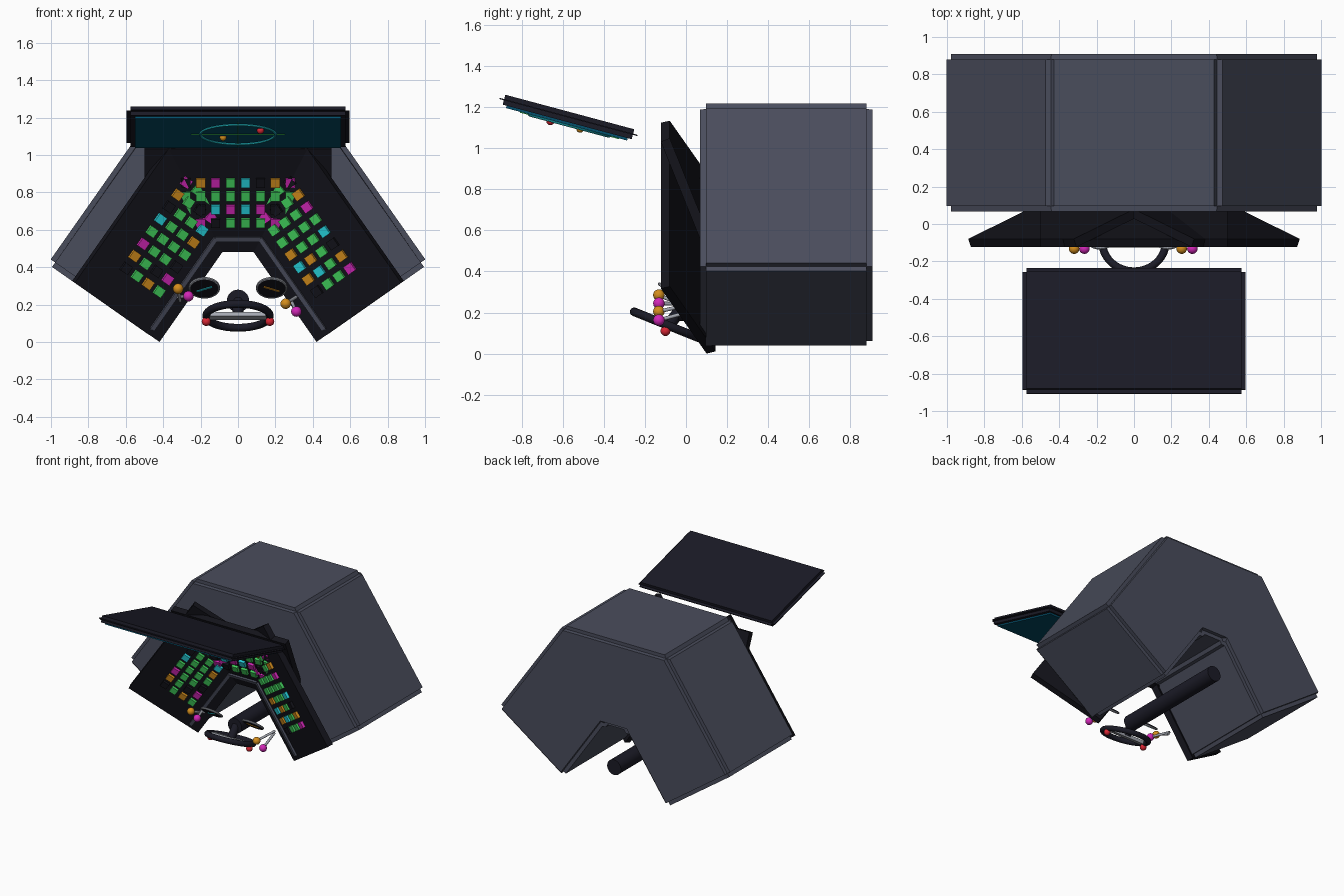
import bpy, bmesh, math
from mathutils import Matrix, Vector

if "Cube" in bpy.data.objects:
    bpy.data.objects.remove(bpy.data.objects["Cube"])

T = Matrix.Translation
def R(deg, axis): return Matrix.Rotation(math.radians(deg), 4, axis)

def mat(name, r, g, b):
    m = bpy.data.materials.new(name)
    m.diffuse_color = (r, g, b, 1)
    m.use_nodes = True
    m.node_tree.nodes["Principled BSDF"].inputs["Base Color"].default_value = m.diffuse_color
    return m

HULL = mat("hull_grey", .068, .074, .108)
PANEL = mat("panel_black", .0065, .0065, .0105)
SLATE = mat("dark_slate", .0105, .0105, .019)
GLASS = mat("screen_teal", .001, .08, .15)
CYAN = mat("cyan", .02, .66, .74)
GREEN = mat("green", .055, .64, .11)
MAGENTA = mat("magenta", .65, .02, .48)
ORANGE = mat("orange", .66, .27, .012)
RED = mat("red", .7, .02, .035)
METAL = mat("light_metal", .38, .4, .45)
KEYS = {"G": GREEN, "M": MAGENTA, "O": ORANGE, "C": CYAN, "D": PANEL}

def finish(name, bm, material, m=Matrix(), smooth=False):
    bmesh.ops.recalc_face_normals(bm, faces=bm.faces)
    me = bpy.data.meshes.new(name)
    bm.to_mesh(me)
    bm.free()
    me.materials.append(material)
    ob = bpy.data.objects.new(name, me)
    bpy.context.collection.objects.link(ob)
    ob.matrix_world = m
    if smooth:
        bpy.ops.object.select_all(action='DESELECT')
        ob.select_set(True)
        bpy.context.view_layer.objects.active = ob
        bpy.ops.object.shade_smooth_by_angle(angle=math.radians(40))
    return ob

def box(name, lo, hi, material, m=Matrix()):
    bm = bmesh.new()
    lo, hi = Vector(lo), Vector(hi)
    s = hi - lo
    bmesh.ops.create_cube(bm, size=1, matrix=T((lo + hi) / 2) @ Matrix.Diagonal((*s, 1)))
    return finish(name, bm, material, m)

def ball(name, pos, r, material):
    bm = bmesh.new()
    bmesh.ops.create_uvsphere(bm, u_segments=20, v_segments=12, radius=r)
    return finish(name, bm, material, T(pos), True)

def rod(name, a, b, r, material, sides=24):
    a, b = Vector(a), Vector(b)
    bm = bmesh.new()
    bmesh.ops.create_cone(bm, cap_ends=True, segments=sides, radius1=r, radius2=r, depth=(b - a).length)
    q = (b - a).to_track_quat('Z', 'Y').to_matrix().to_4x4()
    return finish(name, bm, material, T((a + b) / 2) @ q, True)

def ring(name, R0, r, material, m, seg=48, sides=12):
    bm = bmesh.new()
    vs = []
    for i in range(seg):
        t = 2 * math.pi * i / seg
        for j in range(sides):
            p = 2 * math.pi * j / sides
            w = R0 + r * math.cos(p)
            vs.append(bm.verts.new((w * math.cos(t), w * math.sin(t), r * math.sin(p))))
    for i in range(seg):
        for j in range(sides):
            k, l = (i + 1) % seg, (j + 1) % sides
            bm.faces.new([vs[i * sides + j], vs[k * sides + j], vs[k * sides + l], vs[i * sides + l]])
    return finish(name, bm, material, m, True)

def grooved(ob, width):
    # stepped groove along every edge
    b = ob.modifiers.new("groove", 'BEVEL')
    b.width, b.segments, b.profile = width, 2, 0.0
    b.limit_method = 'ANGLE'

# Arch-shaped hull
half = [(.457, 1.217), (1.018, .418), (.453, .022), (.10, .53)]
outline = half + [(-x, z) for x, z in reversed(half)]
bm = bmesh.new()
face = bm.faces.new([bm.verts.new((x, .068, z)) for x, z in outline])
out = bmesh.ops.extrude_face_region(bm, geom=[face])
bmesh.ops.translate(bm, vec=(0, .84, 0), verts=[v for v in out["geom"] if isinstance(v, bmesh.types.BMVert)])
grooved(finish("hull", bm, HULL), .029)

# Three tilted dashboard panels, each with trim and a key grid (rows from the inner edge outward)
tilt = R(22, 'X')
panels = {
    "centre": (T((0, .10, .48)) @ tilt, -.5, .5, -.12, .12,
               ["MMDGGGMM", "GDCMCMDG", "GGGGGGGG", "DOMGCDOM"]),
    "right": (T((.133, .10, .41)) @ R(55, 'Y') @ tilt, -.485, .5, -.125, .47,
              ["GMGGOCOD", "GDGGGOCG", "GGGGGGGG", "DOMGCDOM"]),
    "left": (T((-.133, .10, .41)) @ R(-55, 'Y') @ tilt, -.5, .485, -.47, .125,
             ["GMDGOCMG", "ODGGGGDG", "GGGGGGGG", "DOMGCDOM"]),
}
for side, (m, x0, x1, t0, t1, rows) in panels.items():
    box(side + "_panel", (x0, 0, 0), (x1, .047, .595), PANEL, m)
    box(side + "_trim", (t0, -.015, .066), (t1, .005, .092), HULL, m)
    for j, row in enumerate(rows):
        for k, c in enumerate(row):
            x, z = (k - 3.5) * .08, .172 + j * .0775
            box(side + "_key", (x - .025, -.02, z - .025), (x + .025, .005, z + .025), KEYS[c], m)

# Overhead display: slab, glass underneath, radar ring, cross and blips
sm = T((0, -.572, 1.152)) @ R(-15, 'X')
grooved(box("display_slab", (-.597, -.347, -.025), (.597, .347, .025), SLATE, sm), .022)
box("display_glass", (-.55, -.305, -.037), (.55, .305, -.024), GLASS, sm)
ring("radar_ring", .2, .008, CYAN, sm @ T((0, .015, -.039)), sides=8)
box("radar_line_across", (-.25, .012, -.041), (.25, .018, -.035), GREEN, sm)
box("radar_line_along", (-.003, -.235, -.041), (.003, .265, -.035), GREEN, sm)
ball("red_blip", sm @ Vector((.12, -.08, -.042)), .02, RED)
ball("orange_blip", sm @ Vector((-.08, .07, -.042)), .018, ORANGE)

# Steering column and wheel
rod("steering_column", (0, -.04, .22), (0, .9, .22), .06, SLATE, 32)
wm = T((0, -.095, .14)) @ R(-22, 'X')
ring("steering_wheel", .17, .021, SLATE, wm)
box("wheel_spoke", (-.16, -.027, -.012), (.16, .027, .012), METAL, wm)
rod("wheel_hub", wm @ Vector((0, .01, .005)), (0, -.02, .22), .03, SLATE)

for s, side, needle in ((-1, "left", CYAN), (1, "right", ORANGE)):
    ball(side + "_wheel_button", (s * .17, -.1, .11), .024, RED)
    # Gauge dial with rim and needle
    gm = T((s * .18, -.07, .29)) @ R(-40, 'X')
    rod(side + "_gauge", gm @ Vector((0, 0, -.007)), gm @ Vector((0, 0, .007)), .076, PANEL, 32)
    ring(side + "_gauge_rim", .077, .008, METAL, gm, sides=8)
    box(side + "_needle", (-.045, -.004, -.012), (.045, .004, -.006), needle, gm @ R(s * 25, 'Z'))

# Levers with ball knobs
levers = [("left_outer", (-.32, -.132, .285), (-.31, .02, .22), ORANGE),
          ("left_inner", (-.265, -.132, .245), (-.32, .02, .24), MAGENTA),
          ("right_inner", (.255, -.132, .205), (.31, .02, .24), ORANGE),
          ("right_outer", (.312, -.132, .163), (.29, .04, .21), MAGENTA)]
for name, knob, base, c in levers:
    rod(name + "_lever", knob, base, .009, METAL, 12)
    ball(name + "_knob", knob, .028, c)
